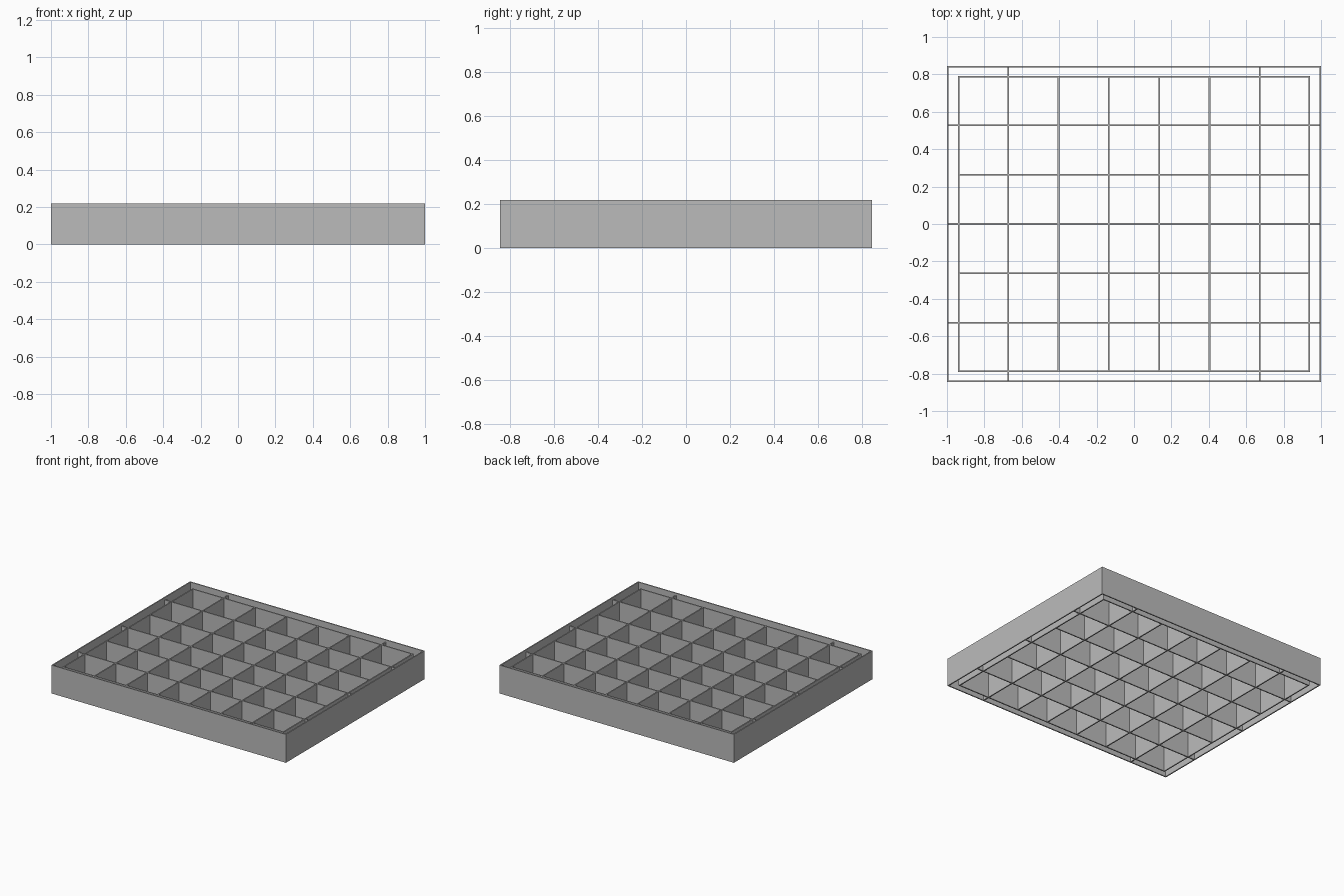
import bpy

cube = bpy.data.objects.get("Cube")
if cube:
    bpy.data.objects.remove(cube, do_unlink=True)

# One plain grey for every sheet-metal part
grey = bpy.data.materials.new("plain_grey")
grey.use_nodes = True
colour = (0.5, 0.5, 0.5, 1)
grey.diffuse_color = colour
grey.node_tree.nodes["Principled BSDF"].inputs["Base Color"].default_value = colour

HALF_X, HALF_Y = 1.0, 0.845      # outer frame
IN_X, IN_Y = 0.942, 0.791        # inner frame
HEIGHT, GRID_HEIGHT = 0.218, 0.2
WALL = 0.009
COLUMNS, ROWS = 7, 6


def sheet(name, x, y, size_x, size_y, height):
    """Upright sheet standing on the floor."""
    bpy.ops.mesh.primitive_cube_add(size=1, location=(x, y, height / 2))
    ob = bpy.context.object
    ob.name = name
    ob.scale = (size_x, size_y, height)
    bpy.ops.object.transform_apply(location=False, rotation=False, scale=True)
    ob.data.materials.append(grey)
    return ob


def frame(name, half_x, half_y, height):
    """Four walls meeting at the corners, open above and below."""
    for side, s in (("left", 1), ("right", -1)):
        sheet(f"{name}_{side}", s * (half_x - WALL / 2), 0, WALL, 2 * half_y, height)
    for side, s in (("back", 1), ("front", -1)):
        sheet(f"{name}_{side}", 0, s * (half_y - WALL / 2),
              2 * (half_x - WALL), WALL, height)


# Tall outer frame and slightly lower inner frame
frame("outer_wall", HALF_X, HALF_Y, HEIGHT)
frame("inner_wall", IN_X, IN_Y, GRID_HEIGHT)

# Dividers along y; the outermost pair reaches the outer frame
for i in range(1, COLUMNS):
    x = (2 * i / COLUMNS - 1) * IN_X
    reach = HALF_Y if i in (1, COLUMNS - 1) else IN_Y
    sheet(f"lengthwise_divider_{i}", x, 0, WALL, 2 * (reach - WALL), GRID_HEIGHT)

# Dividers along x; every second one reaches the outer frame
for i in range(1, ROWS):
    y = (2 * i / ROWS - 1) * IN_Y
    reach = HALF_X if i % 2 else IN_X
    sheet(f"crosswise_divider_{i}", 0, y, 2 * (reach - WALL), WALL, GRID_HEIGHT)
